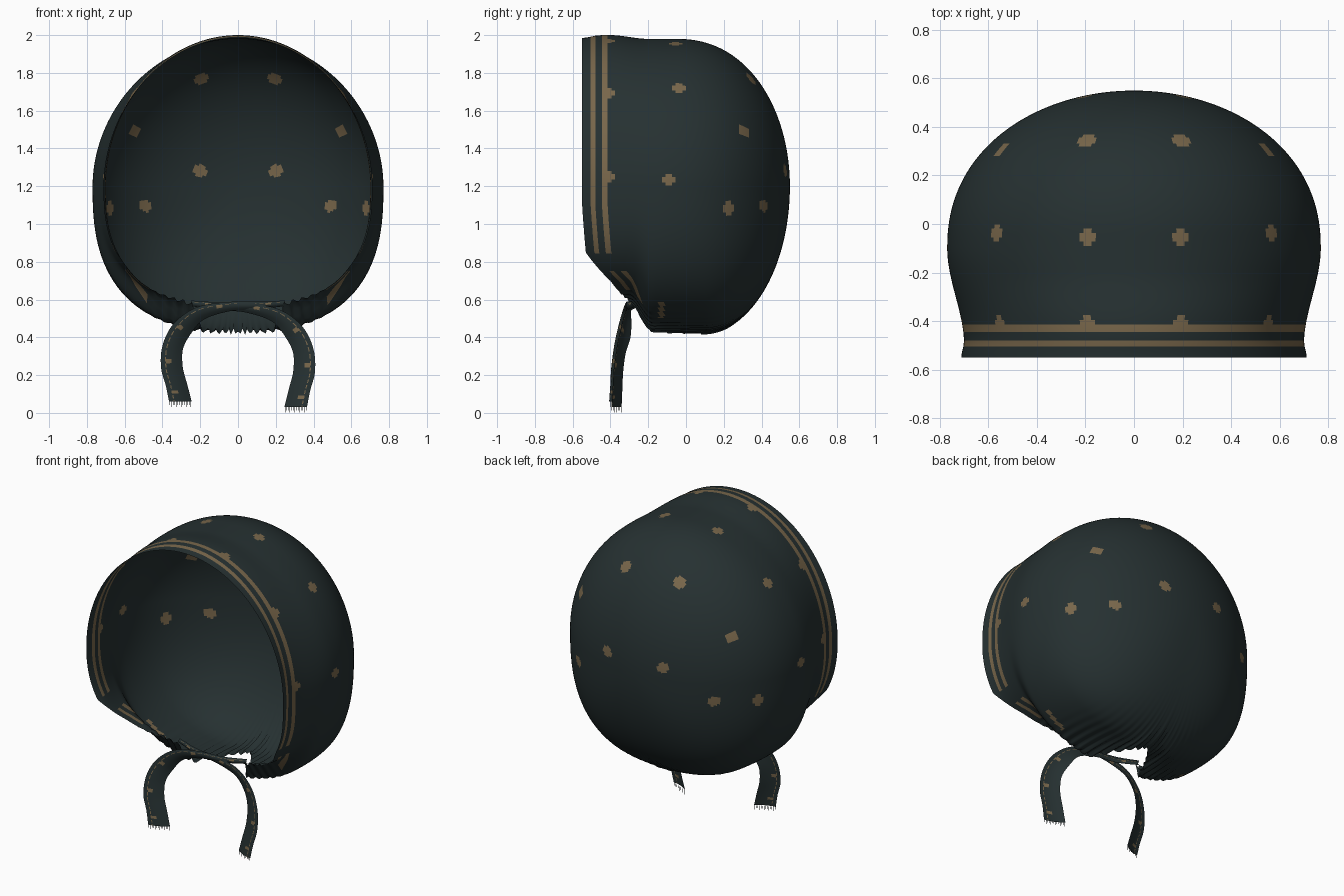
import bpy, bmesh, math
from mathutils import Vector

old = bpy.data.objects.get("Cube")
if old:
    bpy.data.objects.remove(old)


def material(name, rgb):
    m = bpy.data.materials.new(name)
    m.use_nodes = True
    m.diffuse_color = (*rgb, 1)
    bsdf = m.node_tree.nodes["Principled BSDF"]
    bsdf.inputs["Base Color"].default_value = (*rgb, 1)
    bsdf.inputs["Roughness"].default_value = 0.9
    return m


CLOTH = material("dark_teal_cloth", (0.019, 0.030, 0.031))
GOLD = material("dull_gold_print", (0.19, 0.135, 0.07))


def finish(bm, name):
    mesh = bpy.data.meshes.new(name)
    bm.to_mesh(mesh)
    bm.free()
    mesh.materials.append(CLOTH)
    mesh.materials.append(GOLD)
    for p in mesh.polygons:
        p.use_smooth = True
    obj = bpy.data.objects.new(name, mesh)
    bpy.context.collection.objects.link(obj)
    return obj


def lerp_table(table, v):
    for (a, fa), (b, fb) in zip(table, table[1:]):
        if v <= b:
            return fa + (fb - fa) * (v - a) / (b - a)
    return table[-1][1]


def smooth(t):
    t = max(0.0, min(1.0, t))
    return t * t * (3 - 2 * t)


def dome(y, start, power):
    """Rounded fall-off towards the back of the hood."""
    t = max(0.0, (y - start) / (BACK - start))
    return max(0.0, 1 - t ** power) ** 0.5


# Hood: a shell swept from the back pole to the face and neck opening
BACK, MID = 0.55, 1.2
RIM = [(0, -0.55), (95, -0.55), (118, -0.53), (138, -0.40),
       (166, -0.28), (171, -0.18), (180, 0.12)]
HEM = [0.135, 0.105, 0.07, 0.045, 0.02, 0]      # rows at the stripe edges
HALF, ROWS = 170, 78


def hood_point(phi, y, s):
    side = 1 if phi >= 0 else -1
    deg = abs(phi)
    a = math.radians(deg)
    sn, cs = abs(math.sin(a)), abs(math.cos(a))
    width = 0.77 * dome(y, -0.1, 2.2) - 0.07 * smooth((-0.1 - y) / 0.4)
    width += 0.012 * smooth((-0.48 - y) / 0.07)
    if deg <= 90:
        height = 0.78 * dome(y, -0.05, 2.2) + 0.02 * smooth((-0.2 - y) / 0.2)
        height -= 0.015 * smooth((-0.45 - y) / 0.1)
        x, z = width * sn, height * cs ** 1.03
    else:
        depth = 0.77 * dome(y, 0.1, 2.0) - 0.14 * smooth((-0.18 - y) / 0.12)
        x, z = width * sn ** 0.77, -depth * cs ** 0.77
    # gathers around the neck
    fold = 0.022 * smooth((deg - 140) / 35) * s ** 5
    k = 1 + fold * math.sin(80 * (1 - deg / 180) ** 0.5 * 2.2)
    return Vector((side * x * k, y, MID + z * k))


bm = bmesh.new()
grid = []
angles = [180 * (1 - (1 - abs(i) / HALF) ** 1.25) * (1 if i >= 0 else -1)
          for i in range(-HALF, HALF + 1)]
for r in range(ROWS + len(HEM)):
    row = []
    for phi in angles:
        rim = lerp_table(RIM, abs(phi))
        if r < ROWS:
            f = 1 - math.cos(r / ROWS * math.pi / 2)
            y = BACK - (BACK - rim - HEM[0]) * f
        else:
            y = rim + HEM[r - ROWS]
        row.append(bm.verts.new(hood_point(phi, y, r / (ROWS + len(HEM)))))
    grid.append(row)

# Printed dots, mirrored left and right and snapped to the cloth
DOTS = [(0.2, 0.34, 1.77), (0.2, -0.05, 1.97), (0.57, -0.04, 1.73),
        (0.55, 0.32, 1.5), (0.2, 0.53, 1.28), (0.49, 0.4, 1.09),
        (0.68, 0.22, 1.08), (0.76, -0.09, 1.23),
        (0.2, -0.415, 1.98), (0.57, -0.415, 1.71), (0.72, -0.415, 1.25)]
flat = [v.co for row in grid for v in row]
spots = []
for x, y, z in DOTS:
    for sx in (1, -1):
        target = Vector((x * sx, y, z))
        spots.append(min(flat, key=lambda c: (c - target).length_squared).copy())

for r in range(len(grid) - 1):
    for c in range(2 * HALF):
        f = bm.faces.new((grid[r][c], grid[r + 1][c],
                          grid[r + 1][c + 1], grid[r][c + 1]))
        mid = f.calc_center_median()
        deg = abs(angles[c])
        striped = r in (ROWS, ROWS + 2) and (deg < 118 or 130 < deg < 146)
        dotted = any((mid - s).length_squared < 0.0012 for s in spots)
        streak = abs(abs(mid.x) - 0.5) < 0.06 and abs(mid.y + 0.13) < 0.014 \
            and 0.48 < mid.z < 0.61
        f.material_index = int(striped or dotted or streak)
bmesh.ops.remove_doubles(bm, verts=bm.verts, dist=0.0002)
finish(bm, "bonnet_hood")


# Ties: curved ribbons that cross under the chin and hang down
# (x, y, z, width) along the centre line
PATH = [(-0.25, -0.26, 0.58, 0.03), (-0.1, -0.30, 0.565, 0.04),
        (0.05, -0.31, 0.555, 0.05), (0.2, -0.315, 0.515, 0.075),
        (0.295, -0.33, 0.43, 0.105), (0.345, -0.355, 0.33, 0.11),
        (0.35, -0.37, 0.22, 0.115), (0.325, -0.375, 0.12, 0.115),
        (0.305, -0.38, 0.03, 0.12)]
ACROSS = [-1, -0.5, 0, 0.5, 0.6, 1]
STEPS = 10


def spline(points):
    pts = [Vector(p) for p in points]
    pts = [2 * pts[0] - pts[1]] + pts + [2 * pts[-1] - pts[-2]]
    out = []
    for a, b, c, d in zip(pts, pts[1:], pts[2:], pts[3:]):
        for k in range(STEPS):
            t = k / STEPS
            out.append(0.5 * (2 * b + (c - a) * t + (2 * a - 5 * b + 4 * c - d) * t * t
                              + (3 * b - a - 3 * c + d) * t ** 3))
    return out + [pts[-2]]


def tie(name, side, lift, forward):
    bm = bmesh.new()
    line = spline(PATH)
    rows = []
    for i, p in enumerate(line):
        d = line[min(i + 1, len(line) - 1)] - line[max(i - 1, 0)]
        across = Vector((-d[2], 0, d[0])).normalized()
        if i > 4 * STEPS:
            across = across.lerp(Vector((1, 0, 0)), smooth((i - 4 * STEPS) / 35))
        t = i / len(line)
        across.y = -0.45 * smooth(t * 2)
        row = []
        for u in ACROSS:
            q = Vector((p[0], p[1] - forward, p[2] + lift * t)) + across * u * p[3] / 2
            q.y += 0.012 * u * u
            row.append(bm.verts.new((q.x * side, q.y, q.z)))
        rows.append(row)
    for i in range(len(rows) - 1):
        for j in range(len(ACROSS) - 1):
            f = bm.faces.new((rows[i][j], rows[i + 1][j],
                              rows[i + 1][j + 1], rows[i][j + 1]))
            dash = j == 3 and i % 3 != 0
            patch = j == 2 and i % 17 in (5, 6)
            f.material_index = int(dash or patch)
    # frayed threads on the cut end
    a, b = rows[-1][0].co.copy(), rows[-1][-1].co.copy()
    for k in range(14):
        p = a.lerp(b, (k + 0.5) / 14)
        drop = Vector((0, 0, -0.018 - 0.01 * (k % 3 == 0)))
        half = (b - a).normalized() * 0.0015
        bm.faces.new([bm.verts.new(v) for v in
                      (p - half, p + half, p + half + drop, p - half + drop)])
    if side < 0:
        bmesh.ops.reverse_faces(bm, faces=bm.faces)
    finish(bm, name)


tie("left_tie", 1, 0.0, 0.0)
tie("right_tie", -1, 0.03, 0.012)
